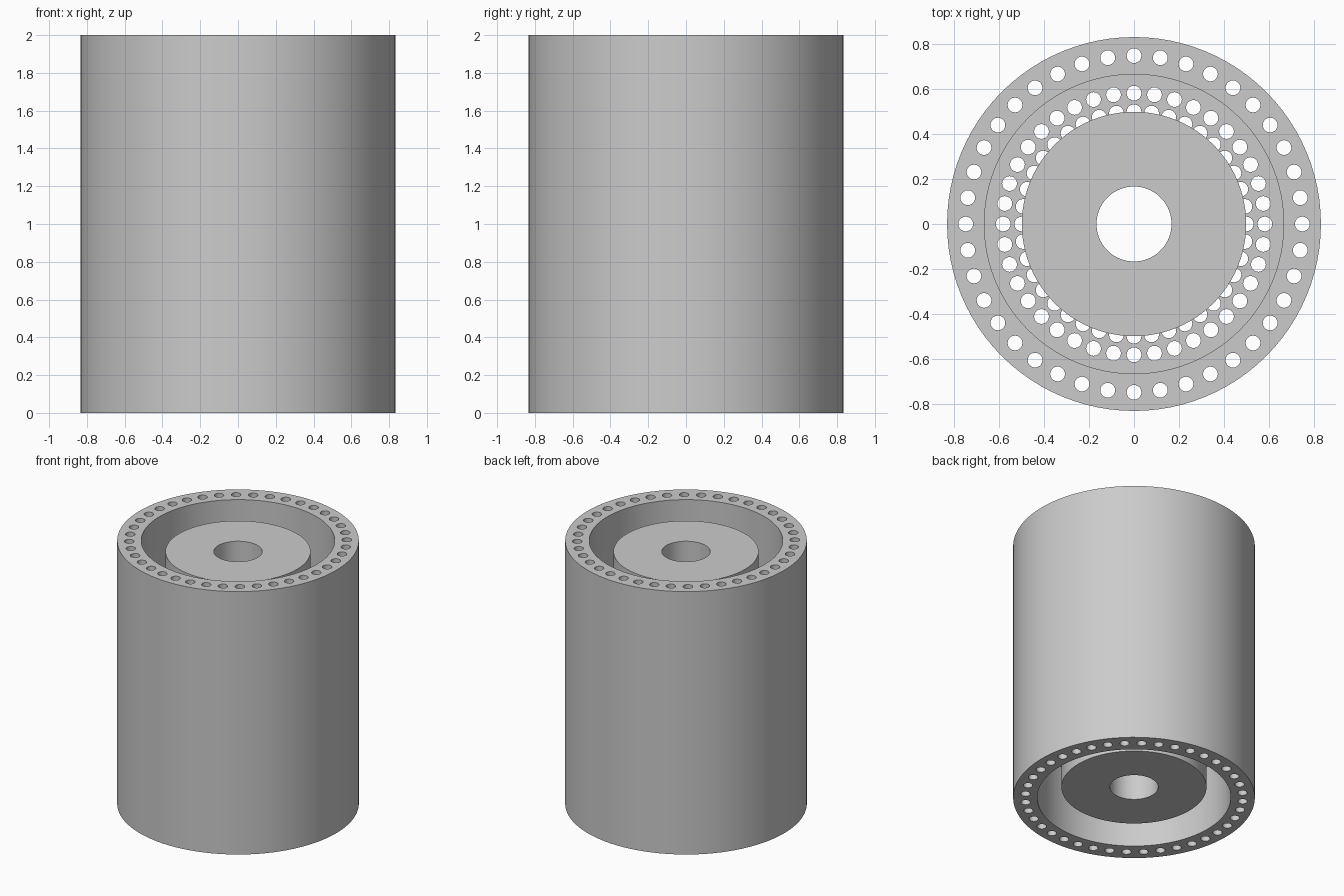
import bpy, bmesh
from math import cos, sin, tau, radians

if "Cube" in bpy.data.objects:
    bpy.data.objects.remove(bpy.data.objects["Cube"], do_unlink=True)

GREY = (0.6, 0.6, 0.6, 1.0)
metal = bpy.data.materials.new("grey_metal")
metal.use_nodes = True
metal.diffuse_color = GREY
metal.node_tree.nodes["Principled BSDF"].inputs["Base Color"].default_value = GREY

HOLE_COUNT = 40
HOLE_RADIUS = 0.033


def add_circle(bm, radius, segments, z, cx=0.0, cy=0.0):
    verts = [bm.verts.new((cx + radius * cos(tau * i / segments),
                           cy + radius * sin(tau * i / segments), z))
             for i in range(segments)]
    for i, v in enumerate(verts):
        bm.edges.new((v, verts[(i + 1) % segments]))


def perforated_ring(name, inner, outer, bottom, top, hole_rows=()):
    """Flat ring outline with rows of round holes, extruded upward."""
    bm = bmesh.new()
    add_circle(bm, outer, 96, bottom)
    add_circle(bm, inner, 96, bottom)
    for row in hole_rows:
        for i in range(HOLE_COUNT):
            a = tau * i / HOLE_COUNT
            add_circle(bm, HOLE_RADIUS, 20, bottom, row * cos(a), row * sin(a))
    bmesh.ops.triangle_fill(bm, use_beauty=True, use_dissolve=False,
                            edges=bm.edges[:], normal=(0, 0, 1))
    extruded = bmesh.ops.extrude_face_region(bm, geom=bm.faces[:],
                                             use_keep_orig=True)
    moved = [g for g in extruded["geom"] if isinstance(g, bmesh.types.BMVert)]
    bmesh.ops.translate(bm, verts=moved, vec=(0, 0, top - bottom))
    bmesh.ops.recalc_face_normals(bm, faces=bm.faces[:])
    mesh = bpy.data.meshes.new(name)
    bm.to_mesh(mesh)
    bm.free()
    mesh.materials.append(metal)
    mesh.shade_smooth()
    mesh.set_sharp_from_angle(angle=radians(30))
    obj = bpy.data.objects.new(name, mesh)
    bpy.context.collection.objects.link(obj)
    return obj


# Outer sleeve with lengthwise channels
perforated_ring("outer_sleeve", 0.667, 0.833, 0, 2, [0.75])
# Recessed web joining sleeve and core, with two rows of channels
perforated_ring("middle_web", 0.45, 0.675, 0.5, 1.5, [0.583, 0.5])
# Central core with its bore, set in slightly from both ends
perforated_ring("core", 0.167, 0.5, 0.083, 1.917)
